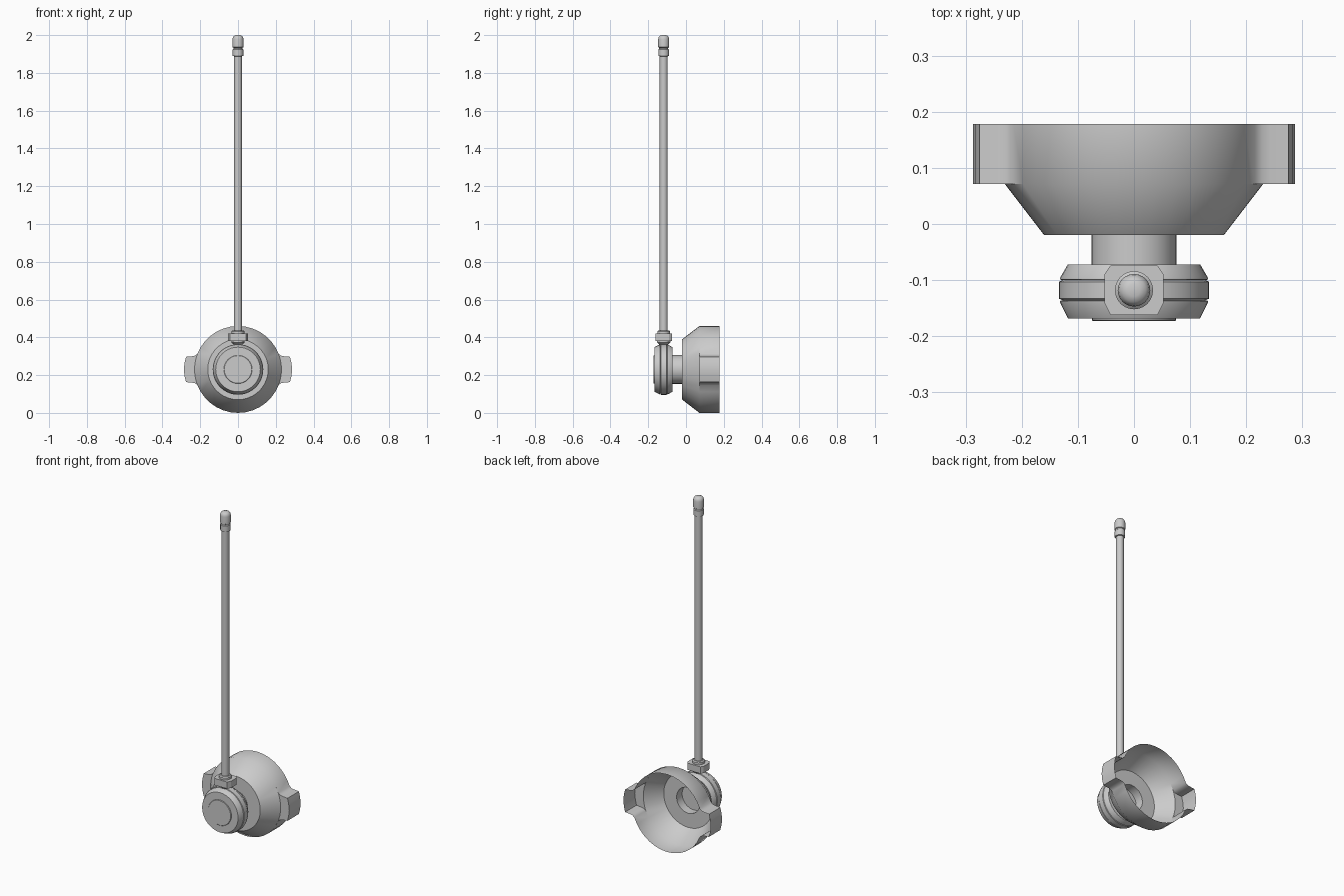
import bpy, bmesh, math

if "Cube" in bpy.data.objects:
    bpy.data.objects.remove(bpy.data.objects["Cube"])

CZ, RY = 0.23, -0.118     # hub height, rod depth


def finish(name, bm, angle=35):
    bmesh.ops.remove_doubles(bm, verts=bm.verts, dist=1e-5)
    bmesh.ops.recalc_face_normals(bm, faces=bm.faces)
    me = bpy.data.meshes.new(name)
    bm.to_mesh(me)
    bm.free()
    ob = bpy.data.objects.new(name, me)
    bpy.context.collection.objects.link(ob)
    bpy.ops.object.select_all(action='DESELECT')
    ob.select_set(True)
    bpy.context.view_layer.objects.active = ob
    bpy.ops.object.shade_smooth_by_angle(angle=math.radians(angle))
    return ob


def skin(bm, rings):
    """Join successive closed loops of points with quads."""
    loops = [[bm.verts.new(p) for p in r] for r in rings]
    for a, b in zip(loops, loops[1:]):
        n = len(a)
        for i in range(n):
            bm.faces.new((a[i], a[(i + 1) % n], b[(i + 1) % n], b[i]))
    return loops


def lathe(name, profile, axis, n=32, caps=(True, True)):
    """Turn (radius, position) pairs around the hub (y) or rod (z) axis."""
    bm = bmesh.new()
    rings = []
    for r, h in profile:
        cs = [(r * math.cos(2 * math.pi * i / n), r * math.sin(2 * math.pi * i / n)) for i in range(n)]
        rings.append([(c, h, CZ + s) if axis == 'y' else (c, RY + s, h) for c, s in cs])
    loops = skin(bm, rings)
    for loop, cap in zip((loops[0], loops[-1]), caps):
        if cap:
            bm.faces.new(loop)
    return finish(name, bm)


# Open cup with two hollow side lugs
base = math.radians(21)
lug_half = [(0.215, 0.0825), (0.228, 0.073), (0.243, 0.070), (0.275, 0.067), (0.283, 0.035)]
lug = [(x, -z) for x, z in lug_half] + [(0.287, 0)] + lug_half[::-1]
arc_n = 14
arc = [base + (math.pi - 2 * base) * i / arc_n for i in range(1, arc_n)]
lug_ang = [-base + 2 * base * i / (len(lug) - 1) for i in range(len(lug))]
half_ang = lug_ang + arc
angles = half_ang + [a + math.pi for a in half_ang]
half_out = lug + [(0.23 * math.cos(a), 0.23 * math.sin(a)) for a in arc]
outline = half_out + [(-x, -z) for x, z in half_out]


def circle(r, y):
    return [(r * math.cos(a), y, CZ + r * math.sin(a)) for a in angles]


bm = bmesh.new()
skin(bm, [circle(0.076, -0.02), circle(0.16, -0.02), circle(0.23, 0.071),
          [(x, 0.071, CZ + z) for x, z in outline],
          [(x, 0.178, CZ + z) for x, z in outline]])
bmesh.ops.dissolve_degenerate(bm, edges=bm.edges, dist=1e-5)
finish("cup", bm, 50)

# Hollow neck joining cup and pivot disc
lathe("neck", [(0.076, -0.02), (0.076, -0.075)], 'y', caps=(False, False))

# Grooved pivot disc with raised front cap
lathe("pivot_disc", [(0.105, -0.072), (0.118, -0.072), (0.132, -0.096), (0.132, -0.099),
                     (0.127, -0.100), (0.134, -0.103), (0.134, -0.133), (0.127, -0.136),
                     (0.132, -0.137), (0.132, -0.140), (0.118, -0.168)], 'y', 40)
lathe("front_cap", [(0.075, -0.166), (0.075, -0.171), (0.073, -0.173)], 'y')

# Chamfered collar clamping the rod
bm = bmesh.new()
plan = [(0.042, -0.044), (0.053, -0.022), (0.053, 0.028), (0.042, 0.044)]
plan += [(-x, y) for x, y in plan[::-1]]
loops = skin(bm, [[(x, RY + y, z) for x, y in plan] for z in (0.38, 0.42)])
for loop in loops:
    bm.faces.new(loop)
finish("collar", bm, 20)
lathe("collar_base", [(0.022, 0.35), (0.022, 0.362), (0.035, 0.372), (0.035, 0.382)], 'z', 24)
lathe("collar_top", [(0.034, 0.415), (0.034, 0.432), (0.028, 0.437)], 'z', 24)

# Rod, tip ring and domed tip
lathe("rod", [(0.021, 0.42), (0.021, 1.90)], 'z', 24)
lathe("tip", [(0.022, 1.888), (0.028, 1.890), (0.028, 1.924), (0.024, 1.927), (0.024, 1.933),
              (0.029, 1.936), (0.029, 1.978), (0.027, 1.988), (0.021, 1.996), (0.011, 2.0)], 'z', 24)
